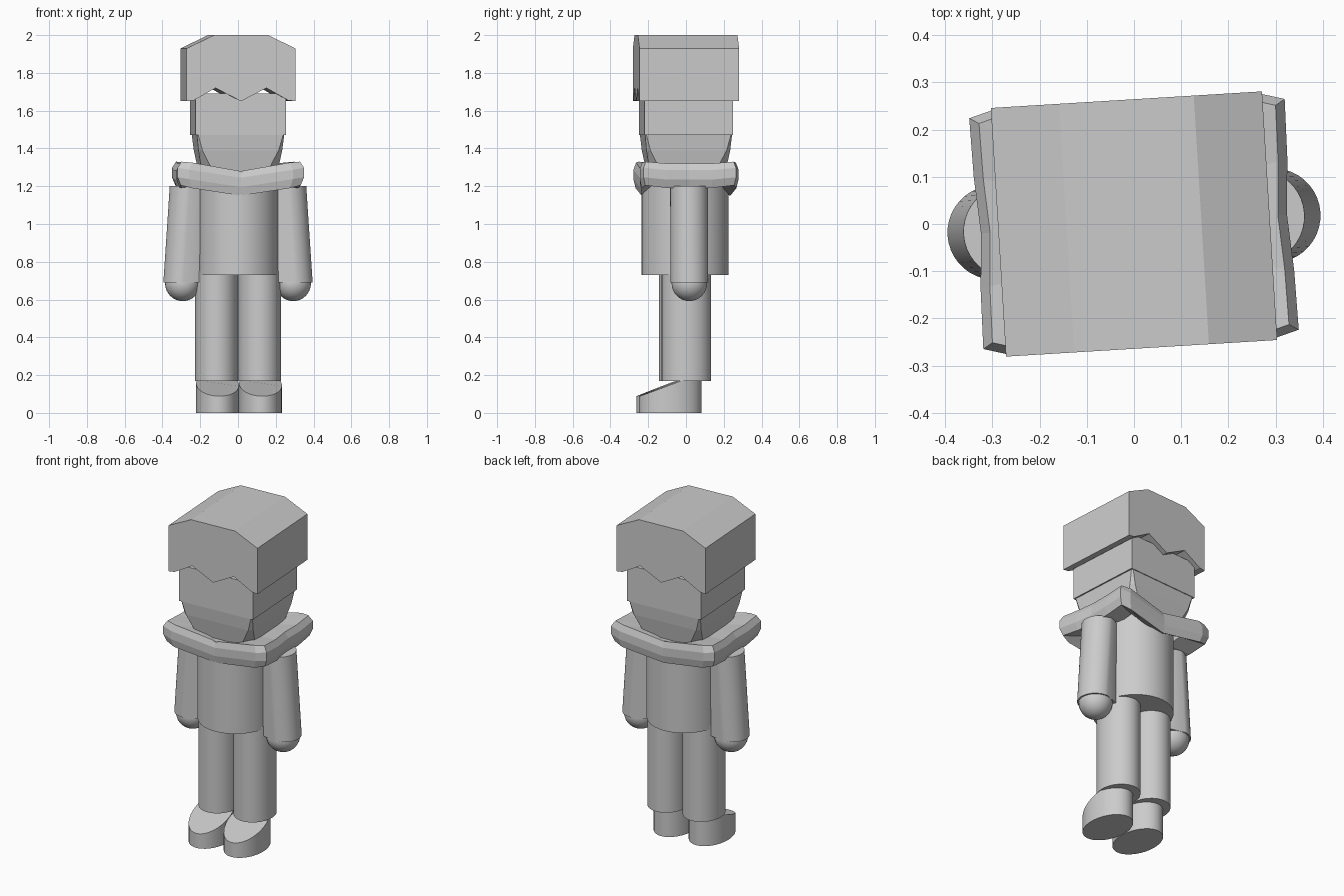
import bpy, bmesh
from math import sin, cos, pi, radians
from mathutils import Matrix

cube = bpy.data.objects.get("Cube")
if cube:
    bpy.data.objects.remove(cube)

grey = bpy.data.materials.new("plain grey")
grey.use_nodes = True
COLOUR = (0.6, 0.6, 0.6, 1)
grey.diffuse_color = COLOUR
grey.node_tree.nodes["Principled BSDF"].inputs["Base Color"].default_value = COLOUR
TURN = Matrix.Rotation(radians(3.5), 4, 'Z')   # whole figure is turned slightly


def finish(name, bm, smooth=False):
    bmesh.ops.recalc_face_normals(bm, faces=bm.faces)
    bm.transform(TURN)
    mesh = bpy.data.meshes.new(name)
    bm.to_mesh(mesh)
    bm.free()
    mesh.materials.append(grey)
    ob = bpy.data.objects.new(name, mesh)
    bpy.context.collection.objects.link(ob)
    if smooth:
        bpy.ops.object.select_all(action='DESELECT')
        ob.select_set(True)
        bpy.context.view_layer.objects.active = ob
        bpy.ops.object.shade_smooth_by_angle(angle=radians(35))
    return ob


def loft(name, rings, smooth=False, closed=False):
    """Skin a list of equal point rings; cap the ends or close into a loop."""
    bm = bmesh.new()
    vs = [[bm.verts.new(p) for p in ring] for ring in rings]
    n = len(vs[0])
    pairs = list(zip(vs, vs[1:])) + ([(vs[-1], vs[0])] if closed else [])
    for a, b in pairs:
        for i in range(n):
            j = (i + 1) % n
            bm.faces.new((a[i], a[j], b[j], b[i]))
    if not closed:
        bm.faces.new(vs[0])
        bm.faces.new(vs[-1])
    return finish(name, bm, smooth)


def ellipse(cx, cy, rx, ry, z, n=40):
    """z may be a number or a function of y."""
    out = []
    for i in range(n):
        a = 2 * pi * i / n
        y = cy + ry * sin(a)
        out.append((cx + rx * cos(a), y, z(y) if callable(z) else z))
    return out


def octagon(hx, hy, c, z):
    q = [(hx, hy - c), (hx - c, hy)]
    pts = q + [(-x, y) for x, y in q[::-1]]
    pts += [(-x, -y) for x, y in pts]
    return [(x, y, z) for x, y in pts]


# Hair block: zigzag fringe outline run from front to back
outline = [(-0.288, 1.65), (-0.25, 1.655), (-0.135, 1.72), (0, 1.65), (0.135, 1.72),
           (0.25, 1.655), (0.288, 1.65), (0.288, 1.93), (0.143, 2), (-0.143, 2), (-0.288, 1.93)]
loft("hair", [[(x, y, z) for x, z in outline] for y in (-0.264, 0.264)])

# Head: upper box and tapering jaw with cut corners
bm = bmesh.new()
bmesh.ops.create_cube(bm, size=1, matrix=Matrix.LocRotScale(
    (0, 0, 1.58), None, (0.48, 0.47, 0.22)))
finish("head", bm)
loft("jaw", [octagon(0.232, 0.231, 0.006, 1.475), octagon(0.222, 0.222, 0.02, 1.39),
             octagon(0.2, 0.2, 0.06, 1.27)])

# Scarf: square ring with raised corners, dipping to a point front and back
quarter = [(0, 0.245, 1.15, 1.28), (0.275, 0.262, 1.19, 1.325), (0.335, 0.245, 1.205, 1.33),
           (0.333, 0.12, 1.19, 1.32), (0.325, 0, 1.19, 1.32)]
half = quarter + [(x, -y, lo, hi) for x, y, lo, hi in quarter[-2::-1]]
stations = half + [(-x, y, lo, hi) for x, y, lo, hi in half[-2:0:-1]]
rings = []
for x, y, lo, hi in stations:
    mid = (lo + hi) / 2
    rings.append([(x * 0.55, y * 0.7, lo + 0.02), (x * 0.95, y * 0.96, lo),
                  (x, y, mid - 0.02), (x, y, mid + 0.03),
                  (x * 0.94, y * 0.95, hi), (x * 0.55, y * 0.7, hi - 0.02)])
loft("scarf", rings, closed=True)

# Torso
loft("torso", [ellipse(0, -0.006, 0.217, 0.231, z) for z in (0.73, 1.28)], smooth=True)


# Arms: round outside, flat towards the torso, leaning outward going down
def arm_ring(s, cx, z, inner, r=0.1, n=20):
    arc = [(s * (cx + r * cos(a)), r * sin(a), z)
           for a in (pi * i / n - pi / 2 for i in range(n + 1))]
    return arc + [(s * inner, r * 0.72, z), (s * inner, -r * 0.72, z)]


def slope(y):
    """Top of a shoe: level at the ankle, sloping down to the toe."""
    return min(0.17, 0.17 + (y + 0.04) * 0.38)


for s, side in ((-1, "right"), (1, "left")):
    loft(side + "_arm", [arm_ring(s, 0.296, 0.69, 0.207), arm_ring(s, 0.262, 1.2, 0.2)],
         smooth=True)
    bm = bmesh.new()
    bmesh.ops.create_uvsphere(bm, u_segments=32, v_segments=16, radius=0.094,
                              matrix=Matrix.Translation((s * 0.293, 0, 0.686)))
    finish(side + "_hand", bm, smooth=True)
    loft(side + "_leg", [ellipse(s * 0.114, -0.005, 0.114, 0.131, z) for z in (0.17, 0.75)],
         smooth=True)
    loft(side + "_shoe", [ellipse(s * 0.114, -0.09, 0.113, 0.165, z) for z in (0, slope)],
         smooth=True)
